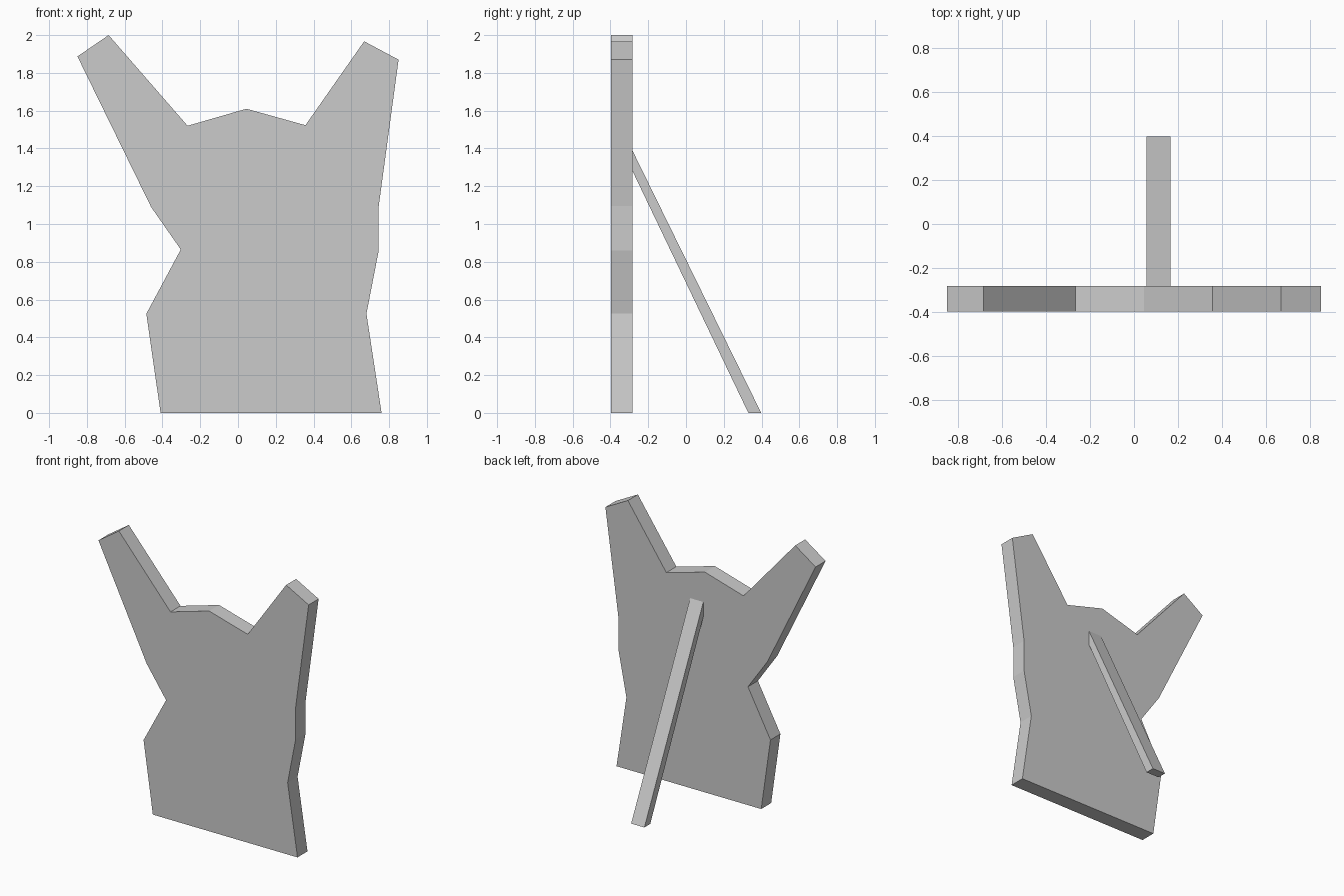
import bpy, bmesh
from mathutils import Vector

if "Cube" in bpy.data.objects:
    bpy.data.objects.remove(bpy.data.objects["Cube"])


def prism(name, profile, offset):
    """Extrude a flat profile along an offset into a closed solid."""
    bm = bmesh.new()
    face = bm.faces.new([bm.verts.new(p) for p in profile])
    ext = bmesh.ops.extrude_face_region(bm, geom=[face], use_keep_orig=True)
    moved = [g for g in ext["geom"] if isinstance(g, bmesh.types.BMVert)]
    bmesh.ops.translate(bm, verts=moved, vec=Vector(offset))
    bmesh.ops.recalc_face_normals(bm, faces=bm.faces)
    mesh = bpy.data.meshes.new(name)
    bm.to_mesh(mesh)
    bm.free()
    obj = bpy.data.objects.new(name, mesh)
    bpy.context.collection.objects.link(obj)
    return obj


FRONT, BACK = -0.398, -0.283

# Standing cutout board: silhouette in x, z, anticlockwise from bottom left
outline = [
    (-0.41, 0), (0.76, 0), (0.68, 0.525), (0.745, 0.86), (0.745, 1.095),
    (0.85, 1.87), (0.668, 1.967), (0.357, 1.523), (0.045, 1.61),
    (-0.267, 1.52), (-0.685, 2.0), (-0.85, 1.887), (-0.46, 1.09),
    (-0.303, 0.865), (-0.485, 0.525),
]
prism("cutout_board", [(x, FRONT, z) for x, z in outline], (0, BACK - FRONT, 0))

# Sloping back strut: side profile in y, z
strut = [(BACK, 1.28), (0.33, 0), (0.398, 0), (BACK, 1.388)]
prism("back_strut", [(0.058, y, z) for y, z in strut], (0.107, 0, 0))
